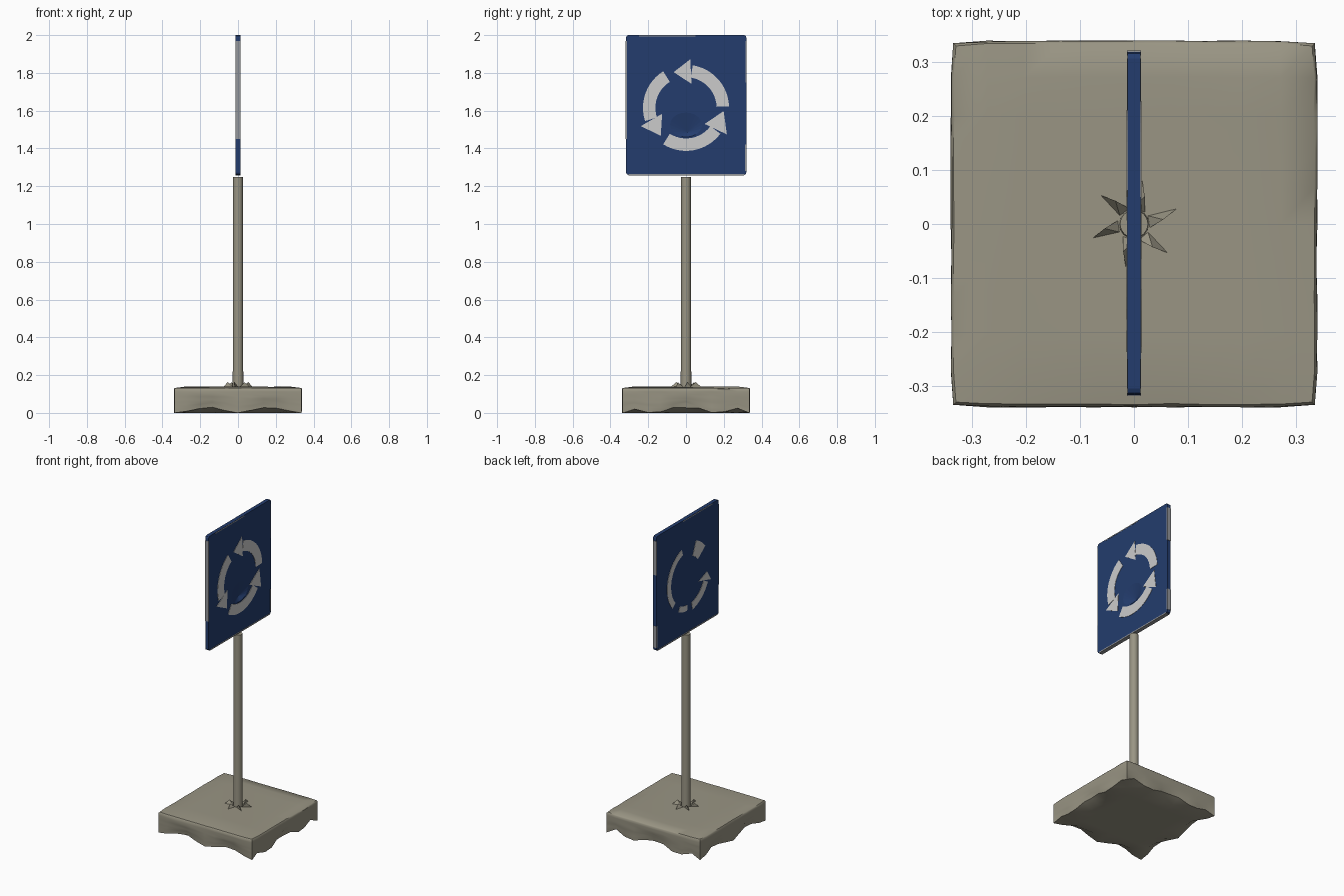
import bpy, bmesh, math, random
from mathutils import Vector

random.seed(4)
if "Cube" in bpy.data.objects:
    bpy.data.objects.remove(bpy.data.objects["Cube"])


def material(name, rgb):
    m = bpy.data.materials.new(name)
    m.use_nodes = True
    m.diffuse_color = (*rgb, 1)
    m.node_tree.nodes["Principled BSDF"].inputs["Base Color"].default_value = (*rgb, 1)
    return m


stone = material("weathered concrete", (0.32, 0.30, 0.23))
blue = material("sign blue", (0.017, 0.046, 0.155))
white = material("arrow white", (0.60, 0.60, 0.60))
worn = material("worn rim grey", (0.30, 0.31, 0.33))


def add(name, bm, mat, smooth=None):
    bmesh.ops.recalc_face_normals(bm, faces=bm.faces)
    mesh = bpy.data.meshes.new(name)
    bm.to_mesh(mesh)
    bm.free()
    mesh.materials.append(mat)
    ob = bpy.data.objects.new(name, mesh)
    bpy.context.collection.objects.link(ob)
    if smooth:
        bpy.ops.object.select_all(action='DESELECT')
        ob.select_set(True)
        bpy.context.view_layer.objects.active = ob
        bpy.ops.object.shade_smooth_by_angle(angle=math.radians(smooth))
    return ob


def box(lo, hi, cuts=0):
    bm = bmesh.new()
    bmesh.ops.create_cube(bm, size=1)
    lo, hi = Vector(lo), Vector(hi)
    for v in bm.verts:
        v.co = (lo + hi) / 2 + v.co * (hi - lo)
    if cuts:
        bmesh.ops.subdivide_edges(bm, edges=bm.edges, cuts=cuts, use_grid_fill=True)
    return bm


# Rough concrete base: chipped lower edges, dented sides, gentle top wobble
half, top = 0.34, 0.14
bm = box((-half, -half, 0), (half, half, top), cuts=9)
for v in bm.verts:
    x, y, z = v.co
    ex, ey = abs(x) > half - 0.001, abs(y) > half - 0.001
    if ex and ey:
        v.co.x *= 0.985
        v.co.y *= 0.985
    elif ex or ey:
        along = y if ex else x
        wave = 0.5 + 0.5 * math.sin(along * 19 + (x if ex else y) * 5)
        low = max(0, 1 - z / 0.09)
        v.co.z += low * 0.045 * wave * random.uniform(0.6, 1)
        inset = 1 - 0.05 * wave * low - random.uniform(0, 0.008)
        if ex:
            v.co.x *= inset
        else:
            v.co.y *= inset
    if z > top - 0.001:
        v.co.z -= 0.008 if ex or ey else 0.002 * (1 + math.sin(9 * x + 6 * y))
        if ex:
            v.co.x *= 0.985
        if ey:
            v.co.y *= 0.985
add("concrete_base", bm, stone, 45)

# Broken concrete flaps around the foot of the pole
bm = bmesh.new()
for i in range(6):
    a = math.tau * i / 6 + 0.15
    ring = [(0.028, -0.45, 0.135), (0.028, 0.45, 0.135), (0.085, 0.2, 0.135), (0.055, 0, 0.163)]
    p = [bm.verts.new((r * math.cos(a + d), r * math.sin(a + d), z)) for r, d, z in ring]
    for tri in ((0, 1, 3), (1, 2, 3), (2, 0, 3), (0, 2, 1)):
        bm.faces.new([p[k] for k in tri])
add("broken_collar", bm, stone)

# Pole
bm = bmesh.new()
bmesh.ops.create_cone(bm, cap_ends=True, segments=16, radius1=0.028, radius2=0.026, depth=1.15)
bmesh.ops.translate(bm, verts=bm.verts, vec=(0, 0, 0.675))
add("pole", bm, stone, 40)

# Sign panel with a shallow dent on one face and rounded corners
thick = 0.012
cy, cz = 0.0, 1.615
bm = box((-thick, -0.317, 1.26), (thick, 0.319, 2.0))
corners = [e for e in bm.edges if abs(e.verts[0].co.x - e.verts[1].co.x) > 0.01]
bmesh.ops.bevel(bm, geom=corners, offset=0.012, segments=2, affect='EDGES', profile=0.5)
face = max(bm.faces, key=lambda f: f.calc_center_median().x)
bmesh.ops.delete(bm, geom=[face], context='FACES_ONLY')
rim = [e for e in bm.edges if e.is_boundary]
dent = []
for i in range(20):
    a = math.tau * i / 20
    dent.append(bm.verts.new((thick, 0.085 * math.cos(a), 1.525 + 0.065 * math.sin(a))))
loop = [bm.edges.new((dent[i], dent[(i + 1) % 20])) for i in range(20)]
bmesh.ops.triangle_fill(bm, use_beauty=True, edges=rim + loop)
for f in [f for f in bm.faces if all(v in dent for v in f.verts)]:
    bm.faces.remove(f)
pit = bm.verts.new((-thick * 0.6, 0.01, 1.485))
for i in range(20):
    bm.faces.new((dent[i], dent[(i + 1) % 20], pit))
add("sign_panel", bm, blue)

# Worn strips on the panel rim
strips = {
    "bottom_rim": (-0.305, 1.258, 0.307, 1.266),
    "lower_right_rim": (0.312, 1.28, 0.321, 1.42),
    "upper_right_rim": (0.314, 1.75, 0.321, 1.97),
    "left_rim": (-0.319, 1.45, -0.313, 1.97),
    "top_rim": (-0.25, 1.993, 0.05, 1.999),
}
for name, (y0, z0, y1, z1) in strips.items():
    add(name, box((-thick - 0.001, y0, z0), (thick + 0.001, y1, z1)), worn)


# Painted arrows: curved bands with optional pointed heads, angles in degrees
def polar(r, deg):
    a = math.radians(deg)
    return cy + r * math.cos(a), cz + r * math.sin(a)


def plate(name, outlines, side):
    bm = bmesh.new()
    x = side * (thick + 0.002)
    for pts in outlines:
        bm.faces.new([bm.verts.new((x, side * y, z)) for y, z in pts])
    flat = bm.faces[:]
    out = bmesh.ops.extrude_face_region(bm, geom=flat)
    for v in out["geom"]:
        if isinstance(v, bmesh.types.BMVert):
            v.co.x -= side * 0.003
    add(name, bm, white)


def band(a0, a1, inner, outer, steps=12):
    angles = [a0 + (a1 - a0) * i / steps for i in range(steps + 1)]
    return [[polar(inner, a), polar(outer, a), polar(outer, b), polar(inner, b)]
            for a, b in zip(angles, angles[1:])]


def head(base, tip):
    return [polar(0.130, base - 4), polar(0.258, base + 4), polar(0.20, tip)]


for name, tail, base, tip in (("left", 122, 198, 228), ("upper", 2, 81, 109), ("lower", 238, 323, 355)):
    plate(name + "_arrow", band(tail, base, 0.162, 0.228) + [head(base, tip)], 1)

# Fainter, broken arrows on the other face, mirrored through the panel
plate("rear_long_arc", band(107, 222, 0.172, 0.212), -1)
plate("rear_spot", band(243, 268, 0.175, 0.212, 4), -1)
plate("rear_short_arc", band(282, 333, 0.18, 0.23) + [head(333, 350)], -1)
plate("rear_head_patch", band(38, 68, 0.13, 0.225, 4), -1)
